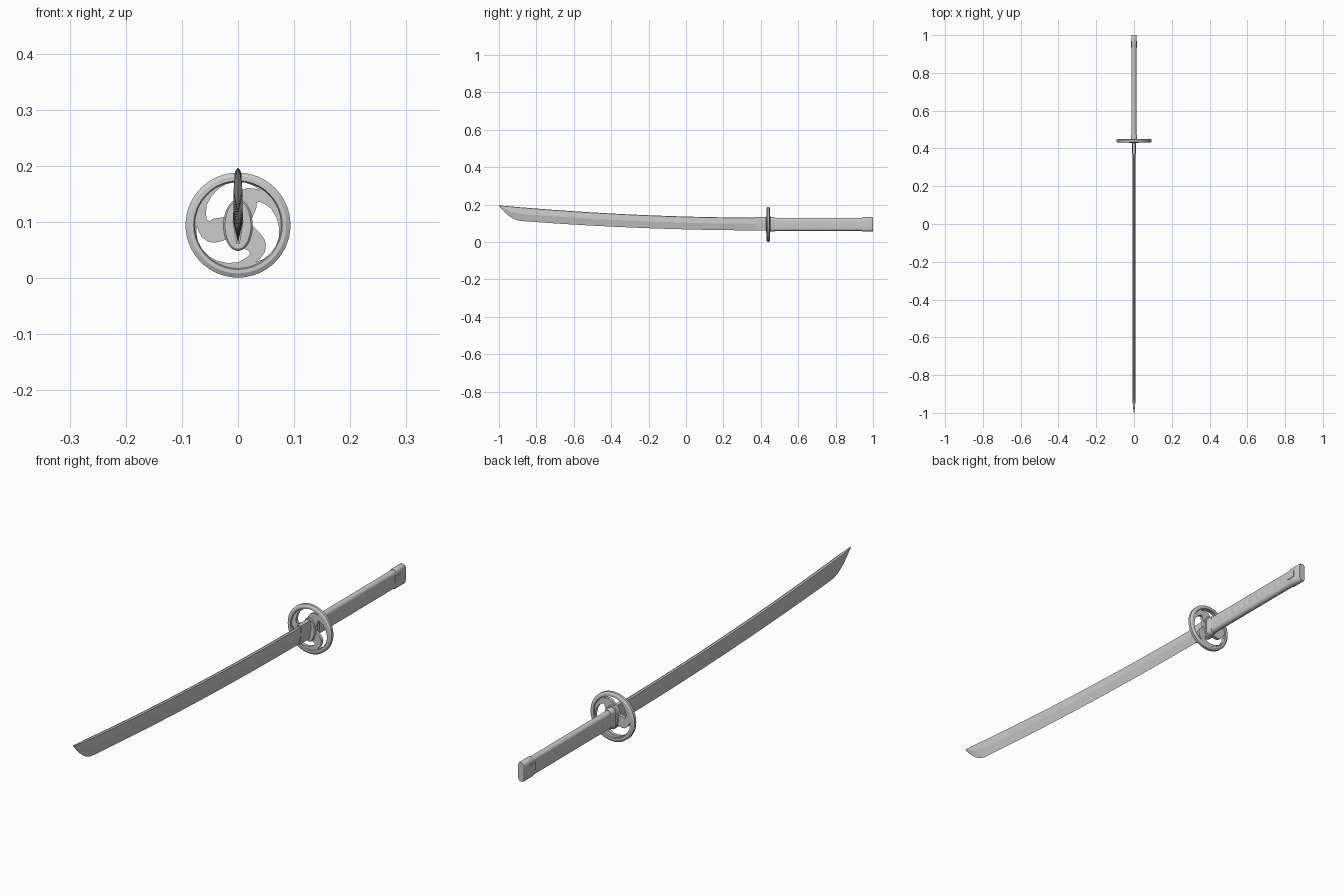
import bpy, bmesh
from math import sin, cos, pi, radians

if "Cube" in bpy.data.objects:
    bpy.data.objects.remove(bpy.data.objects["Cube"])

CZ = 0.0945      # height of the sword axis
GUARD_Y = 0.44   # guard position along the sword


def loft(name, sections, cyclic=False, angle=30):
    """Skin a row of equally sized closed sections."""
    bm = bmesh.new()
    rows = [[bm.verts.new(p) for p in s] for s in sections]
    n = len(rows[0])
    pairs = list(zip(rows, rows[1:])) + ([(rows[-1], rows[0])] if cyclic else [])
    for a, b in pairs:
        for i in range(n):
            j = (i + 1) % n
            bm.faces.new((a[i], a[j], b[j], b[i]))
    if not cyclic:
        bm.faces.new(rows[0])
        bm.faces.new(rows[-1])
    bmesh.ops.recalc_face_normals(bm, faces=bm.faces)
    me = bpy.data.meshes.new(name)
    bm.to_mesh(me)
    bm.free()
    ob = bpy.data.objects.new(name, me)
    bpy.context.collection.objects.link(ob)
    smooth(ob, angle)
    return ob


def smooth(ob, angle=30):
    bpy.ops.object.select_all(action='DESELECT')
    bpy.context.view_layer.objects.active = ob
    ob.select_set(True)
    bpy.ops.object.shade_smooth_by_angle(angle=radians(angle))


def stadium(y, hw, hh, n=10):
    """Flat-sided section with round top and bottom."""
    pts = []
    for s in (1, -1):
        for i in range(n + 1):
            a = pi * i / n
            pts.append((s * hw * cos(a), y, CZ + s * (hh - hw + hw * sin(a))))
    return pts


def ellipse(y, rx, rz, n=40):
    return [(rx * cos(2 * pi * i / n), y, CZ + rz * sin(2 * pi * i / n)) for i in range(n)]


# Blade: curved, with flat spine, side ridges and sweeping tip
def blade_section(y):
    t = ((0.45 - y) / 1.45) ** 2
    top, bot = 0.13 + 0.066 * t, 0.062 + 0.06 * t
    u = max(0, (-0.88 - y) / 0.12)
    bot += (top - bot - 0.001) * u ** 2
    w = 1 - 0.85 * u ** 3
    h = top - bot
    r = bot + h * 0.52
    return [(0, y, top), (0.006 * w, y, top - h * 0.03), (0.008 * w, y, r), (0, y, bot),
            (-0.008 * w, y, r), (-0.006 * w, y, top - h * 0.03)]


ys = [0.45 - 1.33 * i / 20 for i in range(21)] + [-0.88 - 0.12 * i / 10 for i in range(1, 11)]
loft("blade", [blade_section(y) for y in ys], angle=8)

# Collar at the root of the blade
collar = [(0.0075, 0.133), (0.0095, 0.1), (0.003, 0.061), (-0.003, 0.061), (-0.0095, 0.1), (-0.0075, 0.133)]
loft("blade_collar", [[(x, y, z) for x, z in collar] for y in (0.37, 0.435)])

# Guard rim
rim = [(0.077, -0.006), (0.079, -0.0095), (0.086, -0.0095), (0.0935, -0.005),
       (0.0935, 0.005), (0.086, 0.0095), (0.079, 0.0095), (0.077, 0.006)]
loft("guard_rim", [[(r * cos(2 * pi * k / 64), GUARD_Y + d, CZ + r * sin(2 * pi * k / 64))
                    for r, d in rim] for k in range(64)], cyclic=True)

# Guard plate with three swirling openings (angle offset, radius)
opening = [(0, .073), (10, .0755), (22, .077), (35, .077), (48, .076), (60, .0735), (75, .070),
           (90, .066), (102, .061), (112, .0565), (114, .051), (108, .046), (104, .040), (98, .033),
           (85, .026), (68, .024), (54, .030), (45, .040), (37, .052), (29, .061), (18, .068), (8, .0715)]
cu = bpy.data.curves.new("guard_plate", 'CURVE')
cu.dimensions = '2D'
cu.fill_mode = 'BOTH'
cu.extrude = 0.006


def add_outline(pts):
    sp = cu.splines.new('POLY')
    sp.points.add(len(pts) - 1)
    for p, (a, r) in zip(sp.points, pts):
        p.co = (r * cos(radians(a)), r * sin(radians(a)), 0, 1)
    sp.use_cyclic_u = True


add_outline([(i * 5.625, 0.083) for i in range(64)])
for tip in (180, 58, -64):
    add_outline([(tip + a, r) for a, r in opening])
plate = bpy.data.objects.new("guard_plate", cu)
bpy.context.collection.objects.link(plate)
plate.location = (0, GUARD_Y, CZ)
plate.rotation_euler = (pi / 2, 0, 0)
bpy.ops.object.select_all(action='DESELECT')
bpy.context.view_layer.objects.active = plate
plate.select_set(True)
bpy.ops.object.convert(target='MESH')
smooth(bpy.context.object)

# Oval washers on both faces of the guard
loft("guard_washer", [ellipse(GUARD_Y + d, 0.026 - c, 0.046 - c) for d, c in
                      ((-0.011, 0.003), (-0.008, 0), (0.008, 0), (0.011, 0.003))])

# Handle, ferrule and end cap
loft("handle", [stadium(y, 0.0132, 0.035) for y in (0.45, 0.99)])
loft("handle_ferrule", [stadium(y, 0.0165 - c, 0.039 - c) for y, c in
                        ((0.447, 0), (0.470, 0), (0.475, 0.002))])
loft("end_cap", [stadium(y, 0.0145 - c, 0.0385 - c) for y, c in
                 ((0.94, 0.001), (0.943, 0), (0.996, 0), (1.0, 0.002))])

# Wrap folds along both sides, and side ornaments near the end
for side, label in ((1, "right"), (-1, "left")):
    for i in range(12):
        bpy.ops.mesh.primitive_uv_sphere_add(segments=16, ring_count=8, radius=1,
                                             location=(side * 0.0128, 0.50 + i * 0.036, CZ + 0.003))
        ob = bpy.context.object
        ob.name = f"wrap_fold_{label}_{i + 1}"
        ob.scale = (0.0016, 0.013, 0.017)
        ob.rotation_euler = (radians(25), 0, 0)
        smooth(ob)
    bpy.ops.mesh.primitive_cube_add(size=1, location=(side * 0.0142, 0.95, CZ + 0.004))
    ob = bpy.context.object
    ob.name = f"cap_ornament_{label}"
    ob.scale = (0.004, 0.036, 0.026)
    bv = ob.modifiers.new("bevel", 'BEVEL')
    bv.width = 0.0015
    bv.segments = 2
